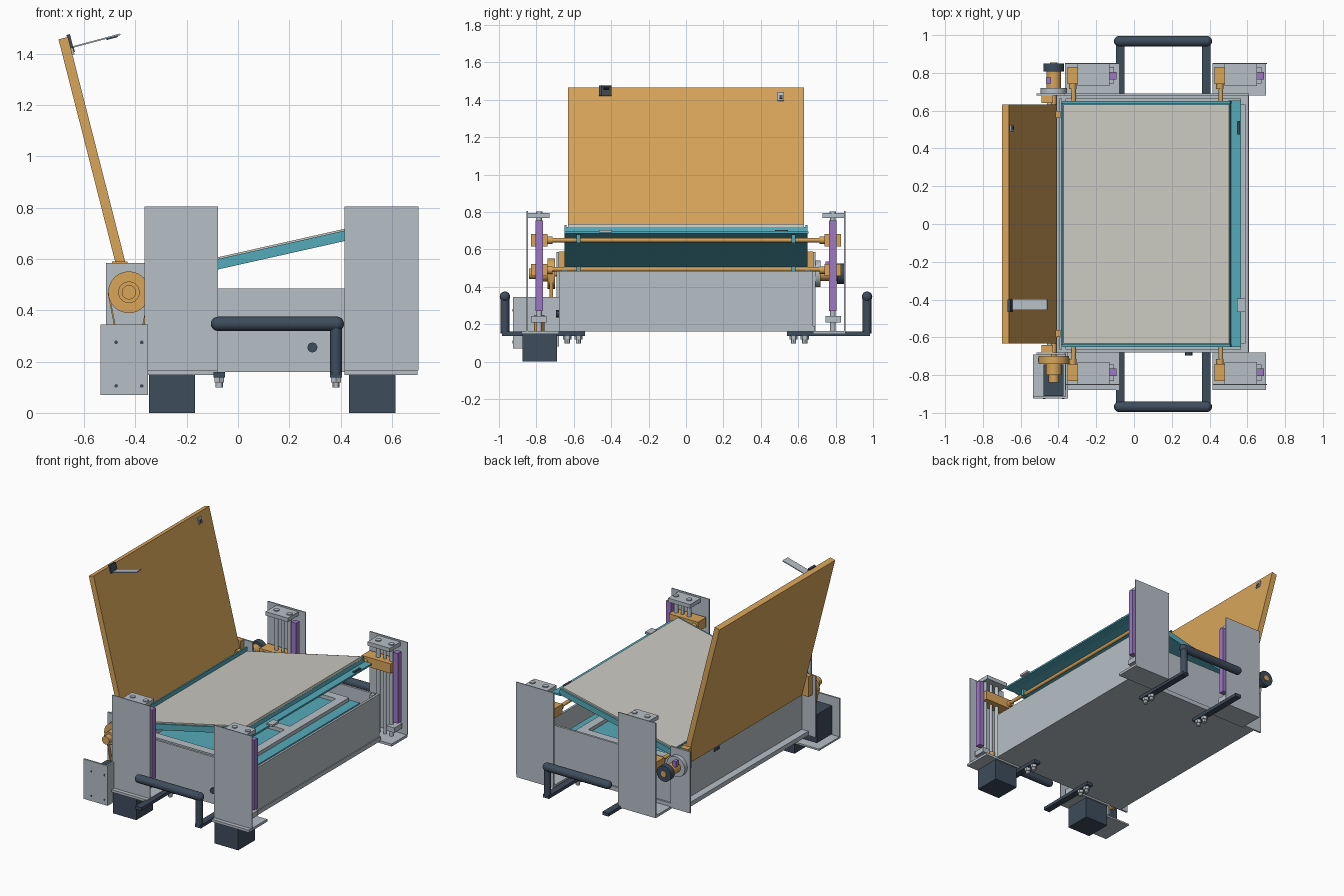
import bpy, math
from mathutils import Vector


def mat(name, r, g, b):
    m = bpy.data.materials.new(name)
    lin = [((c / 255 + 0.055) / 1.055) ** 2.4 for c in (r, g, b)]
    m.diffuse_color = (*lin, 1)
    return m


METAL = mat("light grey metal", 182, 191, 198)
ORANGE = mat("amber", 216, 165, 90)
TEAL = mat("teal", 84, 170, 186)
DARK = mat("dark slate", 62, 76, 92)
PURPLE = mat("purple", 158, 120, 198)
BOARD = mat("warm grey", 202, 201, 193)


def finish(name, m):
    o = bpy.context.object
    o.name = name
    o.data.materials.append(m)
    return o


def box(name, m, x, y, z, tilt=0.0):
    """Box from (min, max) ranges, optionally tilted about its own y axis."""
    bpy.ops.mesh.primitive_cube_add(
        size=1, location=[(a + b) / 2 for a, b in (x, y, z)], rotation=(0, math.radians(tilt), 0))
    o = bpy.context.object
    o.scale = [abs(b - a) for a, b in (x, y, z)]
    return finish(name, m)


def rod(name, m, p, q, r, n=24):
    """Cylinder between two points."""
    p, q = Vector(p), Vector(q)
    d = q - p
    bpy.ops.mesh.primitive_cylinder_add(vertices=n, radius=r, depth=d.length, location=(p + q) / 2)
    bpy.context.object.rotation_euler = d.to_track_quat('Z', 'Y').to_euler()
    bpy.ops.object.shade_smooth_by_angle()
    return finish(name, m)


def ys(s, a, b):
    """Mirrored y range."""
    return sorted((s * a, s * b))


# --- open box body ---
box("box_floor", METAL, (-0.46, 0.61), (-0.68, 0.69), (0.16, 0.19))
for s in (-1, 1):
    box("box_end_wall", METAL, (-0.40, 0.60), ys(s, 0.665, 0.68), (0.19, 0.485))
    for x in (-0.385, 0.565):
        box("corner_post", METAL, (x, x + 0.025), ys(s, 0.63, 0.665), (0.19, 0.49))
box("box_left_wall", METAL, (-0.41, -0.395), (-0.68, 0.68), (0.19, 0.49))
box("box_right_wall", METAL, (0.59, 0.605), (-0.68, 0.68), (0.19, 0.485))
box("left_wall_slot", DARK, (-0.414, -0.409), (0.22, 0.28), (0.40, 0.42))
rod("end_knob", DARK, (0.29, -0.678, 0.255), (0.29, -0.695, 0.255), 0.02, 8)

# --- inner deck with a raised frame ---
box("inner_deck", TEAL, (-0.37, 0.50), (-0.62, 0.62), (0.40, 0.42))
for x in (-0.34, 0.37):
    box("deck_frame_side", METAL, (x, x + 0.06), (-0.58, 0.60), (0.42, 0.445))
for y in (-0.58, -0.02, 0.54):
    box("deck_frame_bar", METAL, (-0.28, 0.37), (y, y + 0.06), (0.42, 0.445))

# --- tilted tray and board ---
TILT = -12.65
box("tray", TEAL, (-0.387, 0.523), (-0.65, 0.65), (0.592, 0.622), TILT)
box("tray_board", BOARD, (-0.381, 0.516), (-0.632, 0.632), (0.622, 0.639), TILT)
box("tray_right_flange", TEAL, (0.50, 0.567), (-0.65, 0.655), (0.685, 0.697))
box("tray_left_lip", TEAL, (-0.386, -0.376), (-0.64, 0.64), (0.50, 0.565))
for s in (-1, 1):
    box("tray_side_lip", TEAL, (-0.387, 0.523), ys(s, 0.638, 0.65), (0.605, 0.632), TILT)
for y in (-0.43, 0.51):
    box("tray_catch", METAL if y < 0 else DARK, (0.545, 0.59 if y < 0 else 0.56),
        (y - 0.035, y + 0.035), (0.69, 0.705))
for x, z in ((0.46, 0.65), (-0.32, 0.495)):
    rod("lift_shaft", ORANGE, (x, -0.83, z), (x, 0.83, z), 0.012)
    for s in (-1, 1):
        box("shaft_pad", TEAL, (x - 0.02, x + 0.02), ys(s, 0.565, 0.585), (z - 0.015, z + 0.03))

# --- four lifting columns ---
for s in (-1, 1):
    for x0, zc in ((-0.365, 0.49), (0.415, 0.65)):
        box("column_plate", METAL, (x0, x0 + 0.288), ys(s, 0.846, 0.853), (0.165, 0.805))
        box("column_base", METAL, (x0, x0 + 0.285), ys(s, 0.68, 0.88 if s < 0 else 0.853),
            (0.148, 0.165))
        box("column_cap", METAL, (x0 + 0.065, x0 + 0.235), ys(s, 0.73, 0.846), (0.768, 0.795))
        for dx in (0.11, 0.21):
            rod("guide_rod", METAL, (x0 + dx, s * 0.785, 0.165), (x0 + dx, s * 0.785, 0.77), 0.014)
            rod("cap_bolt", METAL, (x0 + dx, s * 0.785, 0.795), (x0 + dx, s * 0.785, 0.802), 0.018)
        rod("lead_screw", METAL, (x0 + 0.16, s * 0.785, 0.165), (x0 + 0.16, s * 0.785, 0.77), 0.01)
        box("carriage", ORANGE, (x0 + 0.012, x0 + 0.235), ys(s, 0.74, 0.83), (zc - 0.033, zc + 0.033))
        rod("shaft_hub", ORANGE, (x0 + 0.04, s * 0.715, zc), (x0 + 0.04, s * 0.75, zc), 0.02)
        box("sensor_strip", PURPLE, (x0 + 0.235, x0 + 0.272), ys(s, 0.765, 0.805), (0.27, 0.755))
        box("strip_mount", METAL, (x0 + 0.20, x0 + 0.26), ys(s, 0.745, 0.83), (0.21, 0.245))
        if s < 0:
            box("lift_motor", DARK, (x0 + 0.018, x0 + 0.198), (-0.873, -0.69), (0, 0.147))
            rod("motor_coupling", ORANGE, (x0 + 0.16, -0.785, 0.165), (x0 + 0.16, -0.785, 0.25), 0.028)

# --- carrying handles ---
for s in (-1, 1):
    for x in (-0.073, 0.382):
        box("handle_foot", DARK, (x - 0.023, x + 0.023), ys(s, 0.54, 0.985), (0.138, 0.16))
        for y in (0.575, 0.635):
            rod("foot_nut", METAL, (x, s * y, 0.118), (x, s * y, 0.138), 0.022, 6)
            rod("foot_bolt", METAL, (x, s * y, 0.098), (x, s * y, 0.12), 0.014, 12)
    rod("handle_post", DARK, (0.382, s * 0.968, 0.15), (0.382, s * 0.968, 0.35), 0.023)
    rod("handle_grip", DARK, (-0.08, s * 0.968, 0.347), (0.39, s * 0.968, 0.347), 0.028)
    for x in (-0.078, 0.385):
        bpy.ops.mesh.primitive_uv_sphere_add(segments=20, ring_count=10, radius=0.028,
                                             location=(x, s * 0.968, 0.347))
        bpy.ops.object.shade_smooth()
        finish("grip_end", DARK)

# --- raised lid ---
LT = -14.3
box("lid", ORANGE, (-0.572, -0.534), (-0.632, 0.632), (0.44, 1.476), LT)
box("lid_latch_arm", METAL, (-0.672, -0.455), (-0.455, -0.398), (1.444, 1.45), -15)
box("latch_slot", DARK, (-0.513, -0.468), (-0.442, -0.412), (1.4585, 1.4635), -15)
box("latch_foot", DARK, (-0.662, -0.648), (-0.465, -0.40), (1.42, 1.475), LT)
box("lid_striker", METAL, (-0.652, -0.642), (0.49, 0.525), (1.395, 1.44), LT)
box("striker_slot", DARK, (-0.643, -0.638), (0.50, 0.515), (1.405, 1.425), LT)
for y in (-0.58, 0.58):
    box("lid_hinge", ORANGE, (-0.415, -0.388), (y - 0.018, y + 0.018), (0.46, 0.56))
rod("lid_axle", ORANGE, (-0.425, -0.84, 0.47), (-0.425, 0.82, 0.47), 0.014)
for s in (-1, 1):
    box("hinge_plate", METAL, (-0.515, -0.365), ys(s, 0.68, 0.692), (0.16, 0.585))
    box("hinge_bracket", ORANGE, (-0.49, -0.43), ys(s, 0.64, 0.68), (0.45, 0.59))

# --- lid drive: pulley, belt, motor and its bracket ---
PX, PZ = -0.425, 0.47
rod("drive_pulley", ORANGE, (PX, -0.70, PZ), (PX, -0.74, PZ), 0.081, 40)
rod("pulley_hub", ORANGE, (PX, -0.74, PZ), (PX, -0.80, PZ), 0.042)
rod("pulley_nose", ORANGE, (PX, -0.80, PZ), (PX, -0.84, PZ), 0.028)
rod("motor_pulley", ORANGE, (PX, -0.70, 0.20), (PX, -0.74, 0.20), 0.03)
for s in (-1, 1):
    box("drive_belt", ORANGE, (PX + s * 0.053 - 0.003, PX + s * 0.053 + 0.003), (-0.73, -0.71),
        (0.19, 0.47), s * 11)
box("lid_motor", DARK, (-0.48, -0.372), (-0.91, -0.745), (0.09, 0.285))
box("motor_bracket_front", METAL, (-0.535, -0.35), (-0.925, -0.913), (0.07, 0.345))
box("motor_bracket_floor", METAL, (-0.535, -0.35), (-0.913, -0.69), (0.07, 0.082))
box("motor_bracket_side", METAL, (-0.362, -0.35), (-0.913, -0.68), (0.082, 0.345))
for x in (-0.475, -0.375):
    for z in (0.105, 0.275):
        rod("bracket_hole", DARK, (x, -0.924, z), (x, -0.927, z), 0.007, 12)

# --- damper at the rear end of the lid axle ---
rod("damper_flange", METAL, (PX, 0.692, PZ), (PX, 0.72, PZ), 0.07, 32)
rod("damper_body", ORANGE, (PX, 0.72, PZ), (PX, 0.81, PZ), 0.038)
rod("damper_knob", DARK, (PX, 0.808, PZ), (PX, 0.85, PZ), 0.054, 32)
rod("damper_center", ORANGE, (PX, 0.848, PZ), (PX, 0.854, PZ), 0.02)
box("damper_sensor", PURPLE, (-0.465, -0.44), (0.745, 0.775), (0.495, 0.535))
